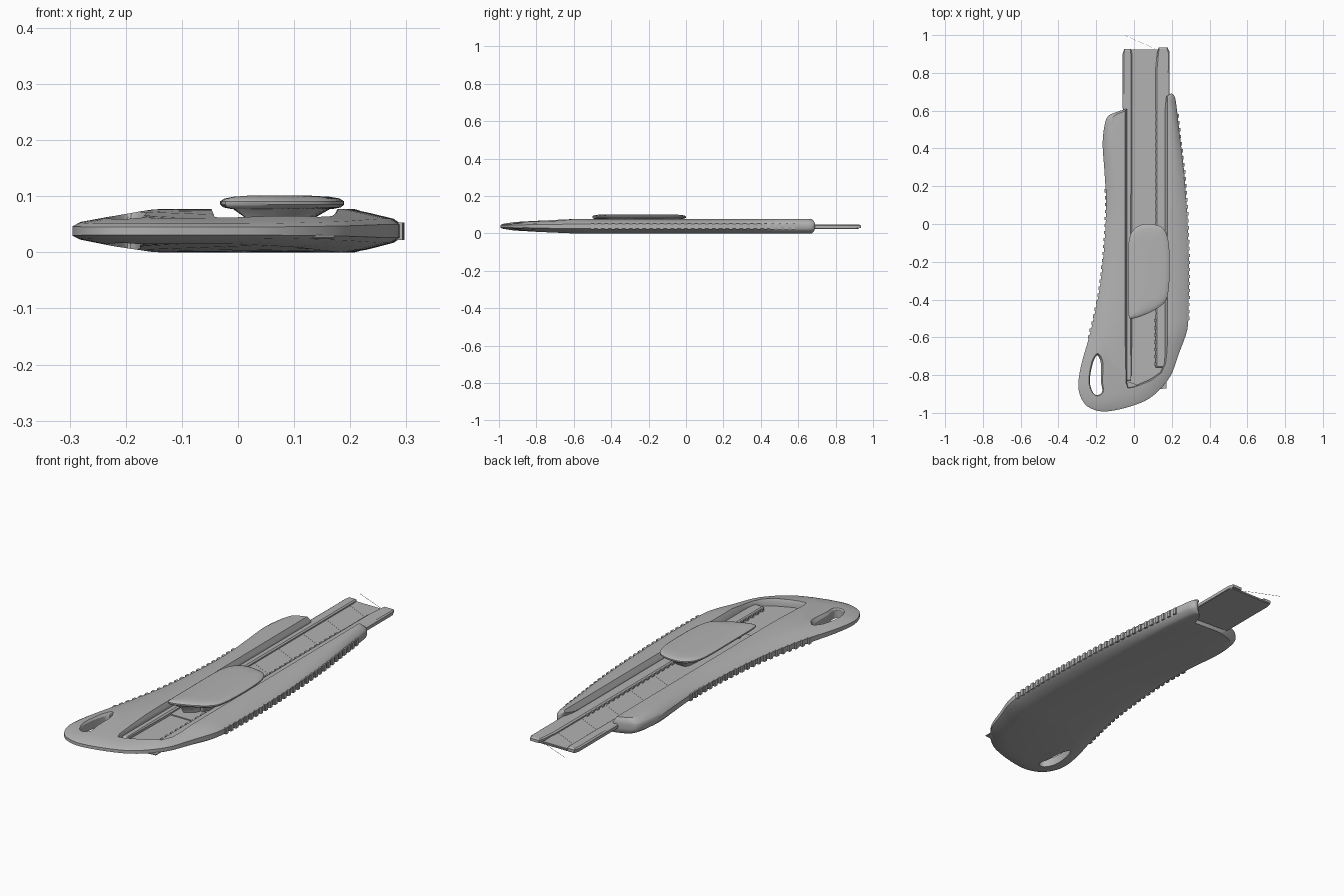
import bpy, bmesh, math
from mathutils import Vector

cube = bpy.data.objects.get("Cube")
if cube:
    bpy.data.objects.remove(cube, do_unlink=True)

gray = bpy.data.materials.new("plain_gray")
gray.use_nodes = True
gray.diffuse_color = (0.45, 0.45, 0.45, 1)
gray.node_tree.nodes["Principled BSDF"].inputs["Base Color"].default_value = (0.45, 0.45, 0.45, 1)


def clamp(v, a, b):
    return max(a, min(b, v))


def smooth_path(pts, closed=True, steps=4):
    """Catmull-Rom curve through 2D points."""
    n, out = len(pts), []
    pick = lambda i: Vector(pts[i % n] if closed else pts[clamp(i, 0, n - 1)])
    for i in range(n if closed else n - 1):
        a, b, c, d = (pick(i + k) for k in (-1, 0, 1, 2))
        for s in range(steps):
            t = s / steps
            out.append(0.5 * (2 * b + (c - a) * t + (2 * a - 5 * b + 4 * c - d) * t * t
                              + (3 * b - a - 3 * c + d) * t ** 3))
    if not closed:
        out.append(Vector(pts[-1]))
    return out


def finish(name, bm):
    bmesh.ops.recalc_face_normals(bm, faces=bm.faces)
    mesh = bpy.data.meshes.new(name)
    bm.to_mesh(mesh)
    bm.free()
    mesh.materials.append(gray)
    obj = bpy.data.objects.new(name, mesh)
    bpy.context.collection.objects.link(obj)
    return obj


def shade(obj, angle=35):
    bpy.ops.object.select_all(action='DESELECT')
    obj.select_set(True)
    bpy.context.view_layer.objects.active = obj
    bpy.ops.object.shade_smooth_by_angle(angle=math.radians(angle))


def loft(name, pts, layers, spine, scale=lambda y: 1, thick=lambda y: 1):
    """Stack copies of an outline, each drawn in toward a spine by its inset."""
    bm = bmesh.new()
    rings = []
    for z, inset in layers:
        ring = []
        for p in pts:
            p = Vector(p)
            q = p + (Vector(spine(p.y)) - p).normalized() * inset * scale(p.y)
            ring.append(bm.verts.new((q.x, q.y, 0.038 + (z - 0.038) * thick(p.y))))
        rings.append(ring)
    n = len(pts)
    for a, b in zip(rings, rings[1:]):
        for i in range(n):
            j = (i + 1) % n
            bm.faces.new((a[i], a[j], b[j], b[i]))
    caps = [bm.faces.new(rings[0][::-1]), bm.faces.new(rings[-1])]
    bmesh.ops.triangulate(bm, faces=caps)
    return finish(name, bm)


def add_box(bm, lo, hi, turn=0):
    """Append a box between two corners, turned about its own vertical axis."""
    lo, hi = Vector(lo), Vector(hi)
    c, d = (lo + hi) / 2, (hi - lo)
    verts = bmesh.ops.create_cube(bm, size=1)["verts"]
    for v in verts:
        x, y = v.co.x * d.x, v.co.y * d.y
        v.co = (c.x + x * math.cos(turn) - y * math.sin(turn),
                c.y + x * math.sin(turn) + y * math.cos(turn), c.z + v.co.z * d.z)


def cut(obj, cutter):
    mod = obj.modifiers.new("cut", 'BOOLEAN')
    mod.operation, mod.solver, mod.object = 'DIFFERENCE', 'EXACT', cutter
    bpy.context.view_layer.objects.active = obj
    bpy.ops.object.modifier_apply(modifier=mod.name)
    bpy.data.objects.remove(cutter, do_unlink=True)


# Handle: curved shell with a thinner tail
outline = smooth_path([
    (-0.04, 0.61), (-0.10, 0.59), (-0.14, 0.568), (-0.158, 0.51), (-0.166, 0.42), (-0.158, 0.3),
    (-0.149, 0.15), (-0.15, 0), (-0.163, -0.18), (-0.185, -0.36), (-0.23, -0.57),
    (-0.278, -0.74), (-0.295, -0.86), (-0.27, -0.94), (-0.22, -0.98), (-0.14, -0.992),
    (0, -0.96), (0.1, -0.91), (0.19, -0.81), (0.24, -0.68), (0.282, -0.56),
    (0.288, -0.45), (0.291, -0.25), (0.284, 0), (0.268, 0.25), (0.245, 0.45), (0.224, 0.63),
    (0.215, 0.675), (0.2, 0.69), (0.182, 0.68), (0.17, 0.64), (0.165, 0.6)], closed=False)
handle = loft(
    "handle", outline,
    [(0.0, 0.09), (0.005, 0.06), (0.017, 0.014), (0.026, 0), (0.05, 0),
     (0.06, 0.014), (0.071, 0.06), (0.077, 0.09)],
    spine=lambda y: (0.06 + min(0, y + 0.3) * 0.2, clamp(y, -0.8, 0.6)),
    scale=lambda y: 1 - 0.65 * clamp(y / 0.5, 0, 1),
    thick=lambda y: 1 - 0.4 * clamp((-0.6 - y) / 0.35, 0, 1))

# Long channel, open at the blade end, with a flared rim
channel = [(-0.037, 0.85), (-0.037, -0.84), (-0.03, -0.865), (0, -0.86), (0.09, -0.82),
           (0.14, -0.785), (0.16, -0.74), (0.165, -0.68), (0.165, 0.85)]
cut(handle, loft("channel_cutter", channel, [(0.021, 0), (0.052, 0), (0.085, -0.018)],
                 spine=lambda y: (0.065, clamp(y, -0.75, 0.8))))

# Hanging hole in the tail
hole = smooth_path([(-0.192, -0.697), (-0.212, -0.72), (-0.23, -0.79), (-0.232, -0.85), (-0.215, -0.895),
                    (-0.19, -0.905), (-0.168, -0.885), (-0.175, -0.83), (-0.175, -0.74)])
cut(handle, loft("hole_cutter", hole, [(-0.05, 0), (0.054, 0), (0.09, -0.025)],
                 spine=lambda y: (-0.2, clamp(y, -0.86, -0.74))))
shade(handle, 30)

# Grip ribs along both edges of the handle
bm = bmesh.new()
half = len(outline) // 2


def edge_x(pts, y):
    return min(pts, key=lambda p: abs(p.y - y)).x if not pts else next(
        a.x + (b.x - a.x) * (y - a.y) / (b.y - a.y)
        for a, b in zip(pts, pts[1:]) if min(a.y, b.y) <= y <= max(a.y, b.y) and a.y != b.y)


for pts, y0, y1 in ((outline[:half - 14], -0.6, 0.2), (outline[half + 14:-12], -0.5, 0.6)):
    for i in range(int((y1 - y0) / 0.037) + 1):
        y = y0 + i * 0.037
        x = edge_x(pts, y)
        add_box(bm, (x - 0.006, y - 0.009, 0.022), (x + 0.006, y + 0.009, 0.053))
finish("grip_ribs", bm)

# Blade carrier: flat base that reaches the tail
carrier = [(-0.052, 0.925), (-0.06, 0.9), (-0.06, 0.62), (-0.056, 0.55), (-0.05, -0.83), (0.09, -0.88),
           (0.172, -0.87), (0.172, 0.55), (0.188, 0.62), (0.188, 0.915), (0.178, 0.925)]
base = loft("carrier_base", carrier, [(0.025, 0.003), (0.027, 0), (0.031, 0)],
            spine=lambda y: (0.06, clamp(y, -0.8, 0.85)))

# Side rails of the carrier
for name, rail in (
        ("left_rail", [(-0.052, 0.927), (-0.06, 0.9), (-0.06, 0.62), (-0.055, 0.55), (-0.05, -0.83),
                       (-0.015, -0.83), (-0.01, -0.55), (-0.01, 0.9), (-0.016, 0.927)]),
        ("right_rail", [(0.13, 0.935), (0.122, 0.9), (0.115, 0.83), (0.115, -0.76), (0.172, -0.76),
                        (0.172, 0.55), (0.188, 0.62), (0.188, 0.91), (0.178, 0.935)])):
    cx = sum(p[0] for p in rail) / len(rail)
    obj = loft(name, rail, [(0.029, 0), (0.042, 0), (0.047, 0.008)],
               spine=lambda y, cx=cx: (cx, clamp(y, -0.72, 0.88)))
    shade(obj, 30)

# Ratchet notches on the inner edge of the right rail
bm = bmesh.new()
for i in range(36):
    y = -0.74 + i * 0.038
    add_box(bm, (0.107, y - 0.008, 0.03), (0.119, y + 0.008, 0.043))
finish("ratchet_teeth", bm)

# Blade with snap lines and a thin tip edge
bm = bmesh.new()
add_box(bm, (-0.012, -0.5, 0.03), (0.118, 0.922, 0.036))
finish("blade", bm)
slope = math.atan2(-0.06, 0.125)
bm = bmesh.new()
for y in (0.11, 0.295, 0.482, 0.66, 0.84):
    add_box(bm, (-0.016, y - 0.0015, 0.035), (0.121, y + 0.0015, 0.0366), slope)
finish("snap_lines", bm)
bm = bmesh.new()
add_box(bm, (-0.057, 0.9635, 0.034), (0.117, 0.9645, 0.035), math.atan2(-0.07, 0.16))
finish("blade_tip_edge", bm)

# Slider: flared neck and rounded cap
cap = smooth_path([(-0.01, -0.5), (0.04, -0.487), (0.11, -0.455), (0.165, -0.41), (0.184, -0.34),
                   (0.189, -0.2), (0.18, -0.08), (0.148, -0.018), (0.08, 0), (0.02, -0.012),
                   (-0.02, -0.06), (-0.031, -0.15), (-0.031, -0.32), (-0.029, -0.48)])
slider_spine = lambda y: (0.08, clamp(y, -0.4, -0.1))
shade(loft("slider_neck", cap, [(0.034, 0.07), (0.06, 0.055), (0.08, 0.02)], slider_spine))
shade(loft("slider_cap", cap, [(0.077, 0.022), (0.08, 0.006), (0.085, 0), (0.091, 0), (0.096, 0.008),
                               (0.099, 0.025), (0.101, 0.06)], slider_spine), 40)
